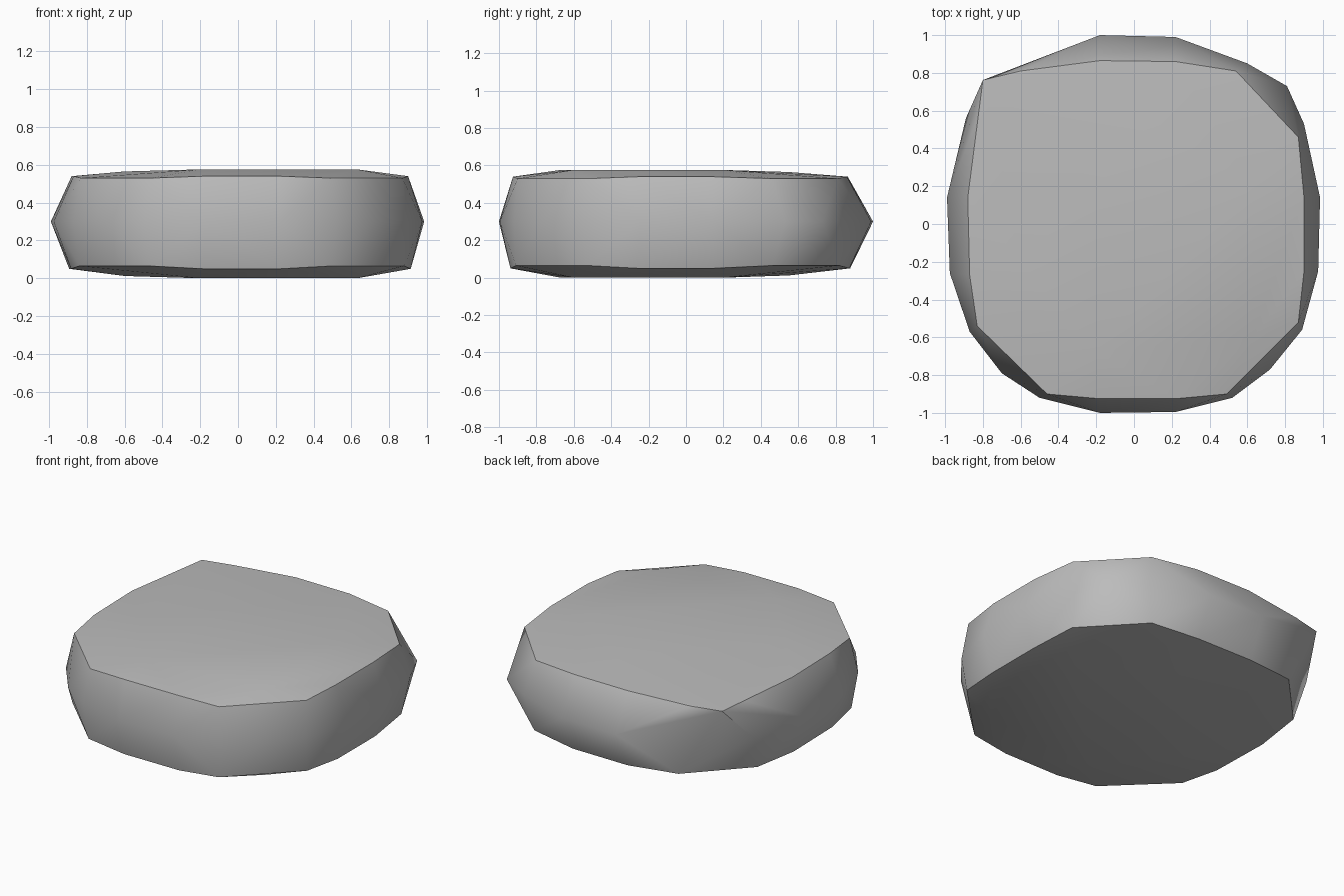
import bpy, bmesh, math

if "Cube" in bpy.data.objects:
    bpy.data.objects.remove(bpy.data.objects["Cube"], do_unlink=True)

# Widest outline of the stone, at half height
girdle = [(-0.18, 1), (0.22, 0.99), (0.6, 0.85), (0.81, 0.73), (0.9, 0.53),
          (0.985, 0.14), (0.975, -0.25), (0.89, -0.56), (0.72, -0.77),
          (0.52, -0.92), (0.22, -0.995), (-0.18, -1), (-0.5, -0.92),
          (-0.7, -0.79), (-0.87, -0.57), (-0.975, -0.26), (-0.99, 0.14),
          (-0.89, 0.56)]

# Rim shared by the upper and lower faces: straight sides, then corners
rim_sides = [(-0.18, 0.865), (0.22, 0.86), (0.9, 0.14), (0.9, -0.25),
             (0.22, -0.925), (-0.18, -0.925), (-0.87, -0.27), (-0.88, 0.14)]
rim_corners = [(0.54, 0.81), (0.87, 0.46), (0.87, -0.52), (0.49, -0.9),
               (-0.46, -0.9), (-0.83, -0.54)]
top_corner = [(-0.8, 0.762), (-0.6, 0.81), (-0.83, 0.56)]
bottom_corner = [(-0.52, 0.82), (-0.85, 0.47)]

# Gentle crown on the broad faces
crown = [(-0.2, -0.67), (0.63, -0.6), (0.63, 0.2), (-0.2, 0.2)]
shoulder = [(-0.6, -0.2), (0.1, 0.55)]


def layer(points, z, scale=1):
    return [(x * scale, y * scale, z) for x, y in points]


points = layer(girdle, 0.3)
points += layer(rim_sides, 0.54) + layer(rim_corners + top_corner, 0.53)
points += layer(crown, 0.576) + layer(shoulder, 0.565)
points += layer(rim_sides, 0.05, 1.015) + layer(rim_corners + bottom_corner, 0.065, 1.01)
points += layer(crown, 0) + layer(shoulder, 0.012)

# Wrap the layers in one faceted skin
bm = bmesh.new()
for p in points:
    bm.verts.new(p)
bmesh.ops.convex_hull(bm, input=bm.verts)
loose = [v for v in bm.verts if not v.link_faces]
bmesh.ops.delete(bm, geom=loose, context="VERTS")
bmesh.ops.recalc_face_normals(bm, faces=bm.faces)
mesh = bpy.data.meshes.new("flat_stone")
bm.to_mesh(mesh)
bm.free()

stone = bpy.data.objects.new("flat_stone", mesh)
bpy.context.collection.objects.link(stone)

# Plain grey
grey = bpy.data.materials.new("stone_grey")
grey.use_nodes = True
color = (0.5, 0.5, 0.5, 1)
grey.diffuse_color = color
grey.node_tree.nodes["Principled BSDF"].inputs["Base Color"].default_value = color
mesh.materials.append(grey)

# Soft facets with crisp rims
bpy.ops.object.select_all(action="DESELECT")
stone.select_set(True)
bpy.context.view_layer.objects.active = stone
bpy.ops.object.shade_smooth_by_angle(angle=math.radians(35))
